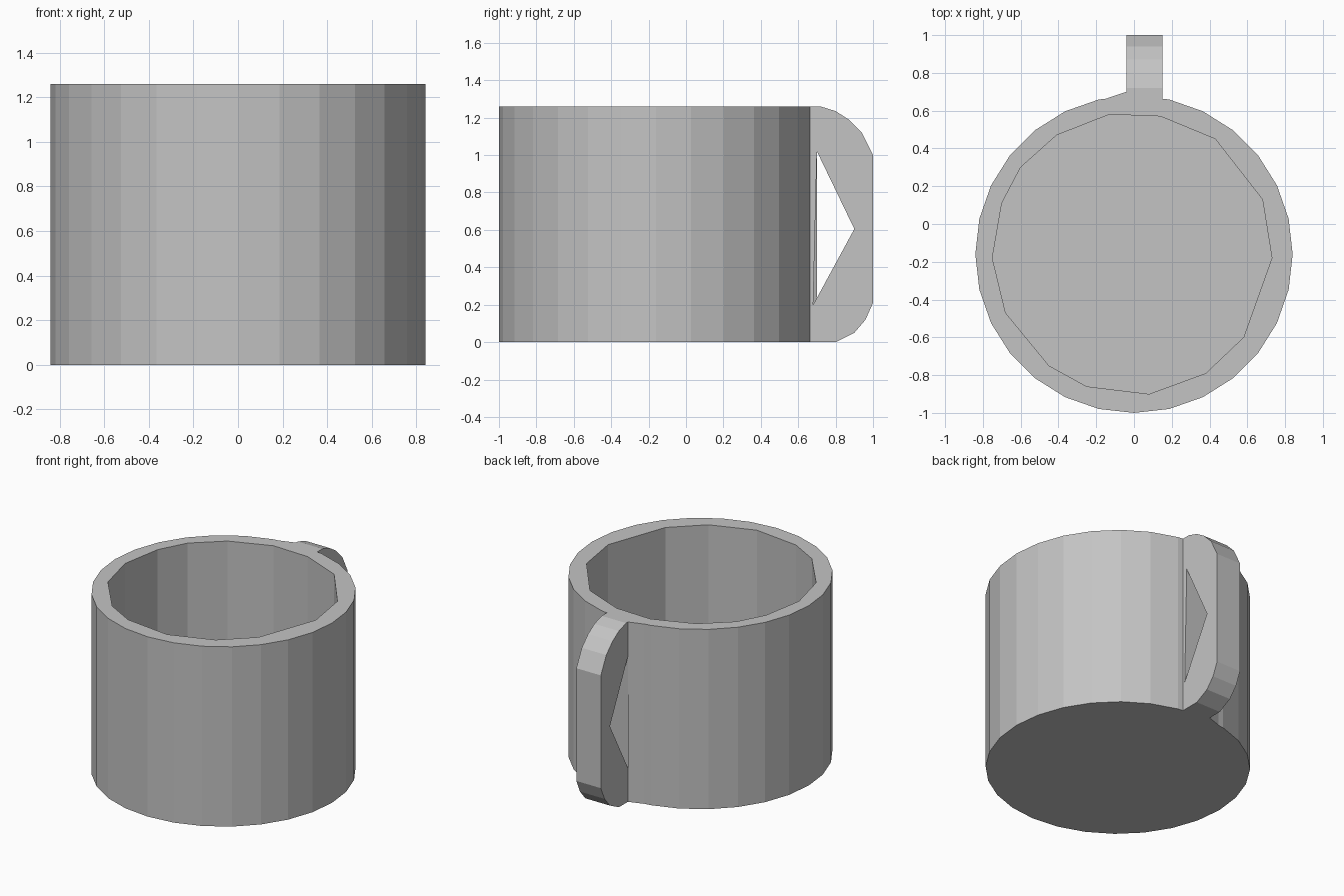
import bpy, bmesh
from math import sin, cos, pi

if "Cube" in bpy.data.objects:
    bpy.data.objects.remove(bpy.data.objects["Cube"], do_unlink=True)

HEIGHT, FLOOR, RADIUS, CENTRE_Y = 1.26, 0.09, 0.84, -0.16

grey = bpy.data.materials.new("plain grey")
grey.use_nodes = True
grey.diffuse_color = (0.55, 0.55, 0.55, 1)
grey.node_tree.nodes["Principled BSDF"].inputs["Base Color"].default_value = (0.55, 0.55, 0.55, 1)


def finish(name, bm):
    bmesh.ops.recalc_face_normals(bm, faces=bm.faces)
    mesh = bpy.data.meshes.new(name)
    bm.to_mesh(mesh)
    bm.free()
    mesh.materials.append(grey)
    obj = bpy.data.objects.new(name, mesh)
    bpy.context.collection.objects.link(obj)
    return obj


def extrude_loops(name, loops, shift):
    """Fill flat loops (outline, then holes) and extrude them."""
    bm = bmesh.new()
    edges = []
    for loop in loops:
        verts = [bm.verts.new(p) for p in loop]
        edges += [bm.edges.new((v, verts[i - 1])) for i, v in enumerate(verts)]
    bmesh.ops.triangle_fill(bm, edges=edges, use_beauty=True)
    result = bmesh.ops.extrude_face_region(bm, geom=bm.faces[:], use_keep_orig=True)
    moved = [g for g in result["geom"] if isinstance(g, bmesh.types.BMVert)]
    bmesh.ops.translate(bm, verts=moved, vec=shift)
    return finish(name, bm)


def circle(sides, z):
    return [(RADIUS * sin(2 * pi * i / sides), CENTRE_Y - RADIUS * cos(2 * pi * i / sides), z)
            for i in range(sides)]


# Cup wall: round outside, coarse uneven facets inside
inner = [(-.13, .58), (.14, .57), (.43, .45), (.68, .13), (.73, -.18), (.58, -.6),
         (.38, -.79), (.08, -.9), (-.25, -.86), (-.45, -.75), (-.68, -.47),
         (-.75, -.18), (-.7, .11), (-.6, .3), (-.41, .47)]
extrude_loops("cup_wall", [circle(28, FLOOR), [(x, y, FLOOR) for x, y in inner]],
              (0, 0, HEIGHT - FLOOR))

# Base slab, which is also the inside floor
extrude_loops("cup_base", [circle(28, 0)], (0, 0, FLOOR))

# Handle: rounded slab with a triangular finger hole
outline = [(.64, HEIGHT), (.72, HEIGHT), (.8, 1.235), (.87, 1.19), (.94, 1.12), (1, 1),
           (1, .21), (.96, .12), (.9, .05), (.8, 0), (.64, 0)]
hole = [(.7, 1.02), (.9, .605), (.68, .2)]
extrude_loops("handle", [[(-.04, y, z) for y, z in loop] for loop in (outline, hole)],
              (.19, 0, 0))

# Fillet where the handle meets the wall
extrude_loops("handle_fillet", [[(-.14, .65, 0), (-.14, .667, 0), (-.04, .7, 0), (-.02, .65, 0)]],
              (0, 0, HEIGHT))
